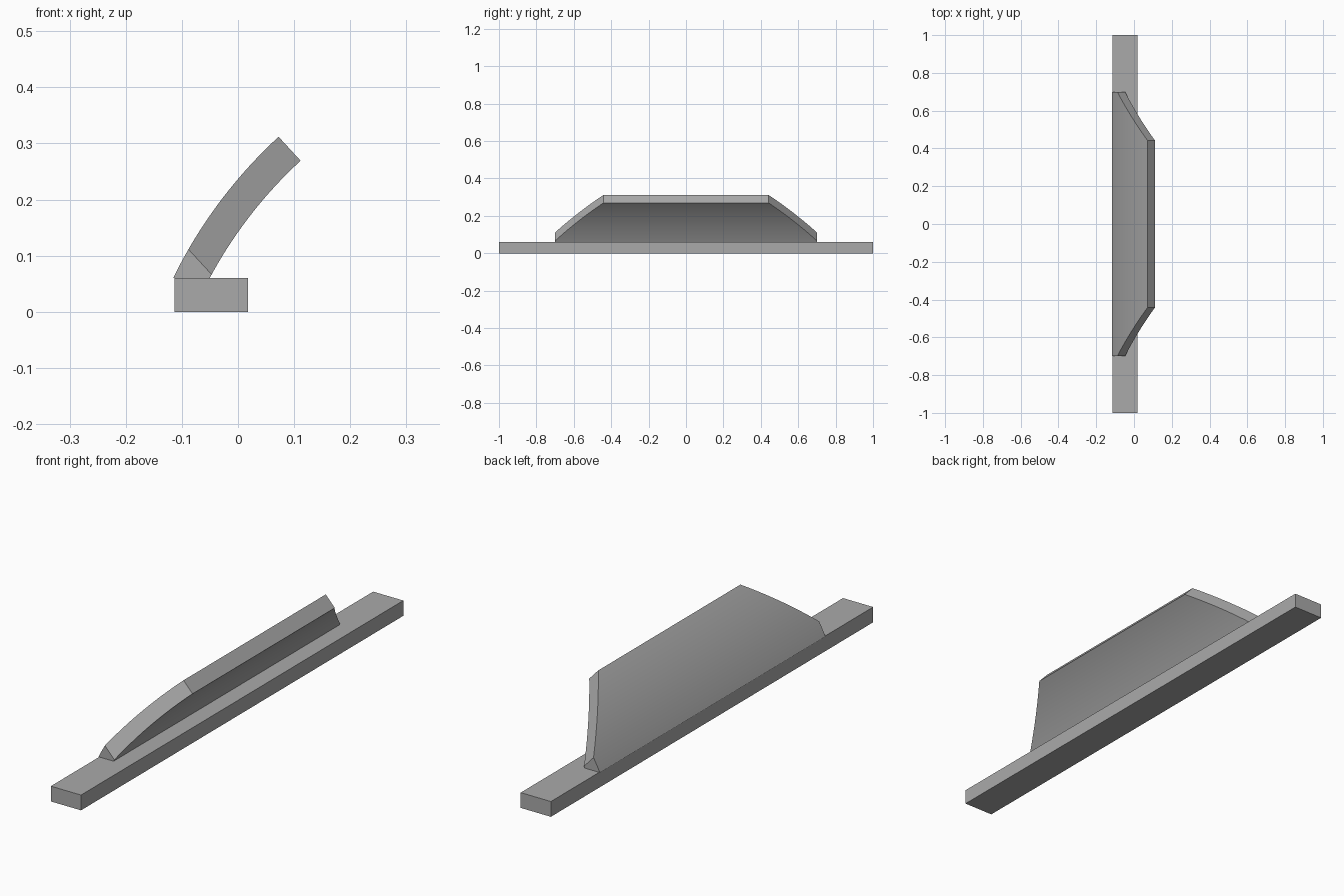
import bpy, bmesh, math
from mathutils import Vector

cube = bpy.data.objects.get("Cube")
if cube:
    bpy.data.objects.remove(cube)

grey = bpy.data.materials.new("plain grey")
grey.use_nodes = True
COLOUR = (0.4, 0.4, 0.4, 1)
grey.diffuse_color = COLOUR
grey.node_tree.nodes["Principled BSDF"].inputs["Base Color"].default_value = COLOUR


def finish(bm, name):
    bmesh.ops.recalc_face_normals(bm, faces=bm.faces)
    mesh = bpy.data.meshes.new(name)
    bm.to_mesh(mesh)
    bm.free()
    obj = bpy.data.objects.new(name, mesh)
    obj.data.materials.append(grey)
    bpy.context.collection.objects.link(obj)
    return obj


# Long flat base bar
BASE_TOP = 0.06
bm = bmesh.new()
bmesh.ops.create_cube(bm, size=1)
bmesh.ops.scale(bm, vec=(0.131, 2, BASE_TOP), verts=bm.verts)
bmesh.ops.translate(bm, vec=(-0.0475, 0, BASE_TOP / 2), verts=bm.verts)
finish(bm, "base_bar")

# Curved blade: a constant-thickness arc section running along the bar
CENTRE = Vector((0.647, 0, -0.313))
OUTER, INNER = 0.849, 0.791
TOP_ANGLE = math.radians(132.6)
STEPS = 24


def arc(radius):
    start = math.pi - math.asin((BASE_TOP - CENTRE.z) / radius)
    for i in range(STEPS + 1):
        a = start + (TOP_ANGLE - start) * i / STEPS
        yield CENTRE + radius * Vector((math.cos(a), 0, math.sin(a)))


HALF = 0.70
bm = bmesh.new()
section = list(arc(OUTER)) + list(arc(INNER))[::-1]
face = bm.faces.new([bm.verts.new(p + Vector((0, -HALF, 0))) for p in section])
new = bmesh.ops.extrude_face_region(bm, geom=[face])["geom"]
bmesh.ops.translate(bm, vec=(0, 2 * HALF, 0),
                    verts=[v for v in new if isinstance(v, bmesh.types.BMVert)])

# Slanted cuts on both upper corners
for side in (-1, 1):
    cut = bmesh.ops.bisect_plane(
        bm, geom=bm.verts[:] + bm.edges[:] + bm.faces[:], dist=1e-6,
        plane_co=(-0.087, side * HALF, 0.11),
        plane_no=Vector((0.75, side, 0.69)).normalized(), clear_outer=True)
    edges = [e for e in bm.edges if e.is_boundary]
    bmesh.ops.holes_fill(bm, edges=edges)

blade = finish(bm, "curved_blade")
bpy.ops.object.select_all(action='DESELECT')
blade.select_set(True)
bpy.context.view_layer.objects.active = blade
bpy.ops.object.shade_smooth_by_angle(angle=math.radians(25))
